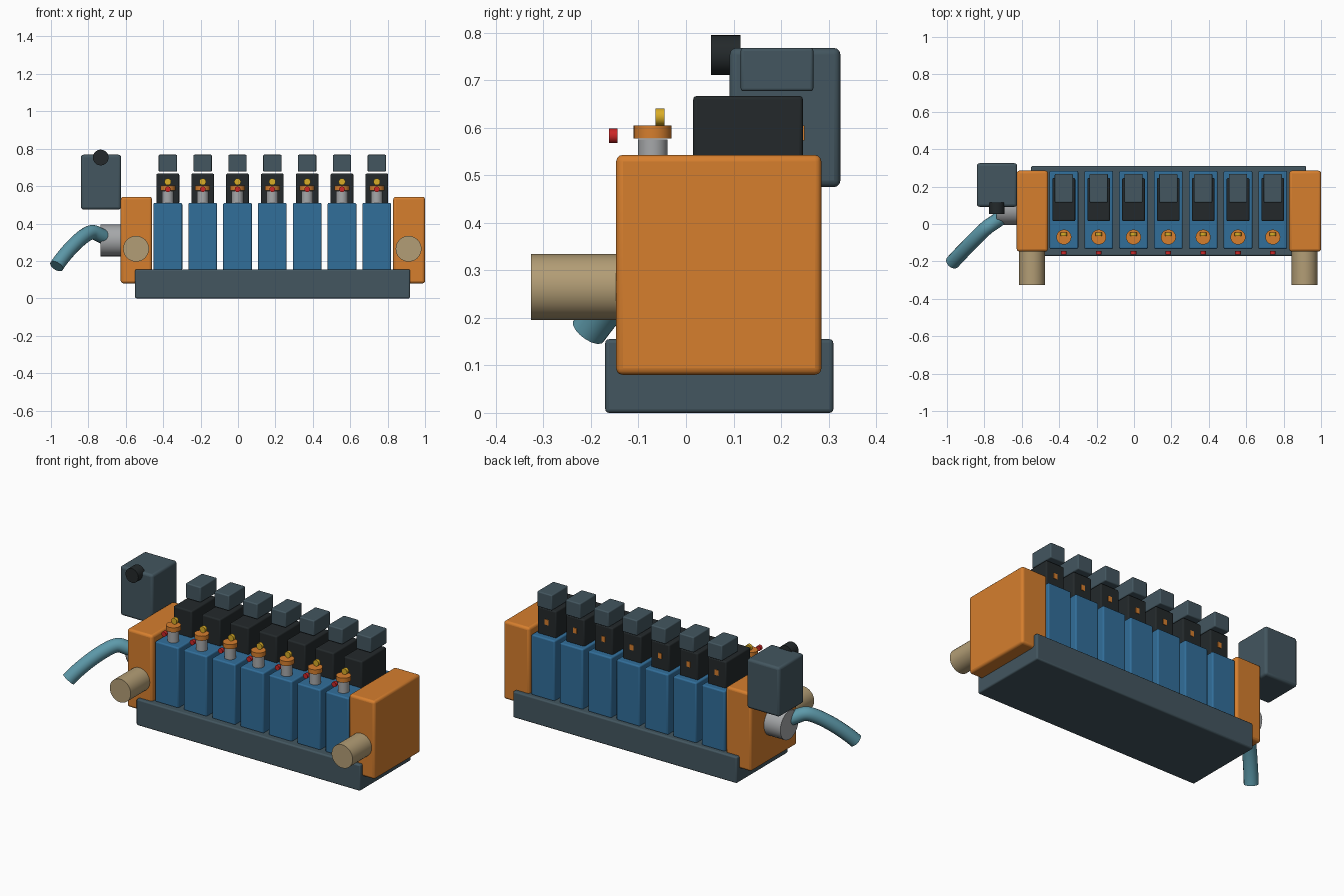
import bpy
from math import pi

if "Cube" in bpy.data.objects:
    bpy.data.objects.remove(bpy.data.objects["Cube"])


def material(name, rgb):
    m = bpy.data.materials.new(name)
    m.diffuse_color = (*rgb, 1)
    m.use_nodes = True
    m.node_tree.nodes["Principled BSDF"].inputs["Base Color"].default_value = m.diffuse_color
    return m


SLATE = material("slate", (0.056, 0.093, 0.115))
ORANGE = material("orange", (0.67, 0.21, 0.027))
BLUE = material("blue", (0.031, 0.156, 0.323))
BLACK = material("black", (0.017, 0.022, 0.024))
STEEL = material("steel", (0.38, 0.39, 0.40))
TEAL = material("teal", (0.11, 0.32, 0.40))
TAN = material("tan", (0.45, 0.34, 0.18))
YELLOW = material("yellow", (0.70, 0.42, 0.02))
RED = material("red", (0.60, 0.02, 0.02))


def box(name, x, y, z, mat, bevel=0.006):
    """Rounded box from (min, max) pairs."""
    bpy.ops.mesh.primitive_cube_add(size=1, location=[sum(a) / 2 for a in (x, y, z)])
    ob = bpy.context.object
    ob.name = name
    ob.scale = [a[1] - a[0] for a in (x, y, z)]
    bpy.ops.object.transform_apply(location=False, rotation=False, scale=True)
    ob.data.materials.append(mat)
    if bevel:
        mod = ob.modifiers.new("bevel", "BEVEL")
        mod.width = bevel
        mod.segments = 3
        bpy.ops.object.shade_smooth_by_angle(angle=0.6)
    return ob


def cylinder(name, centre, radius, length, axis, mat):
    rot = {"x": (0, pi / 2, 0), "y": (pi / 2, 0, 0), "z": (0, 0, 0)}[axis]
    bpy.ops.mesh.primitive_cylinder_add(vertices=32, radius=radius, depth=length,
                                        location=centre, rotation=rot)
    ob = bpy.context.object
    ob.name = name
    ob.data.materials.append(mat)
    bpy.ops.object.shade_smooth_by_angle(angle=0.6)
    return ob


# Base rail
box("base_rail", (-0.55, 0.92), (-0.17, 0.31), (0, 0.155), SLATE, 0.008)

# End blocks with front ports
for side, x0, x1, px in (("left", -0.627, -0.46, -0.545), ("right", 0.83, 1.0, 0.912)):
    box(side + "_end_block", (x0, x1), (-0.147, 0.285), (0.08, 0.543), ORANGE, 0.014)
    cylinder(side + "_port", (px, -0.235, 0.265), 0.069, 0.182, "y", TAN)

# Seven valve modules
for i in range(7):
    cx = -0.375 + 0.1862 * i
    n = "_%d" % (i + 1)
    box("valve_body" + n, (cx - 0.077, cx + 0.077), (-0.133, 0.283), (0.15, 0.51), BLUE, 0.008)
    box("solenoid" + n, (cx - 0.061, cx + 0.061), (0.015, 0.246), (0.505, 0.667), BLACK, 0.008)
    box("connector_cap" + n, (cx - 0.049, cx + 0.049), (0.115, 0.268), (0.677, 0.768), SLATE, 0.006)
    box("indicator" + n, (cx - 0.012, cx + 0.012), (0.24, 0.249), (0.573, 0.605), ORANGE, 0)
    cylinder("stem" + n, (cx, -0.07, 0.54), 0.031, 0.07, "z", STEEL)
    cylinder("knob" + n, (cx, -0.07, 0.591), 0.040, 0.027, "z", ORANGE)
    cylinder("yellow_button" + n, (cx, -0.055, 0.623), 0.018, 0.019, "y", YELLOW)
    cylinder("red_button" + n, (cx, -0.153, 0.583), 0.015, 0.018, "y", RED)

# Control box with its plug
box("control_box", (-0.84, -0.625), (0.092, 0.325), (0.475, 0.768), SLATE, 0.014)
cylinder("control_plug", (-0.734, 0.084, 0.753), 0.042, 0.062, "y", BLACK)

# Cable gland
cylinder("cable_gland", (-0.68, 0.08, 0.31), 0.085, 0.11, "x", STEEL)

# Bent cable
curve = bpy.data.curves.new("cable", "CURVE")
curve.dimensions = "3D"
curve.bevel_depth = 0.039
curve.bevel_resolution = 6
curve.use_fill_caps = True
spline = curve.splines.new("BEZIER")
path = [((-0.71, 0.035, 0.325), (-0.06, -0.045, 0.025)),
        ((-0.82, -0.05, 0.335), (-0.05, -0.05, -0.035)),
        ((-0.970, -0.205, 0.172), (-0.035, -0.04, -0.055))]
spline.bezier_points.add(len(path) - 1)
for p, (co, t) in zip(spline.bezier_points, path):
    p.handle_left_type = p.handle_right_type = "FREE"
    p.co = co
    p.handle_left = [a - b for a, b in zip(co, t)]
    p.handle_right = [a + b for a, b in zip(co, t)]
curve.materials.append(TEAL)
bpy.context.collection.objects.link(bpy.data.objects.new("cable", curve))
